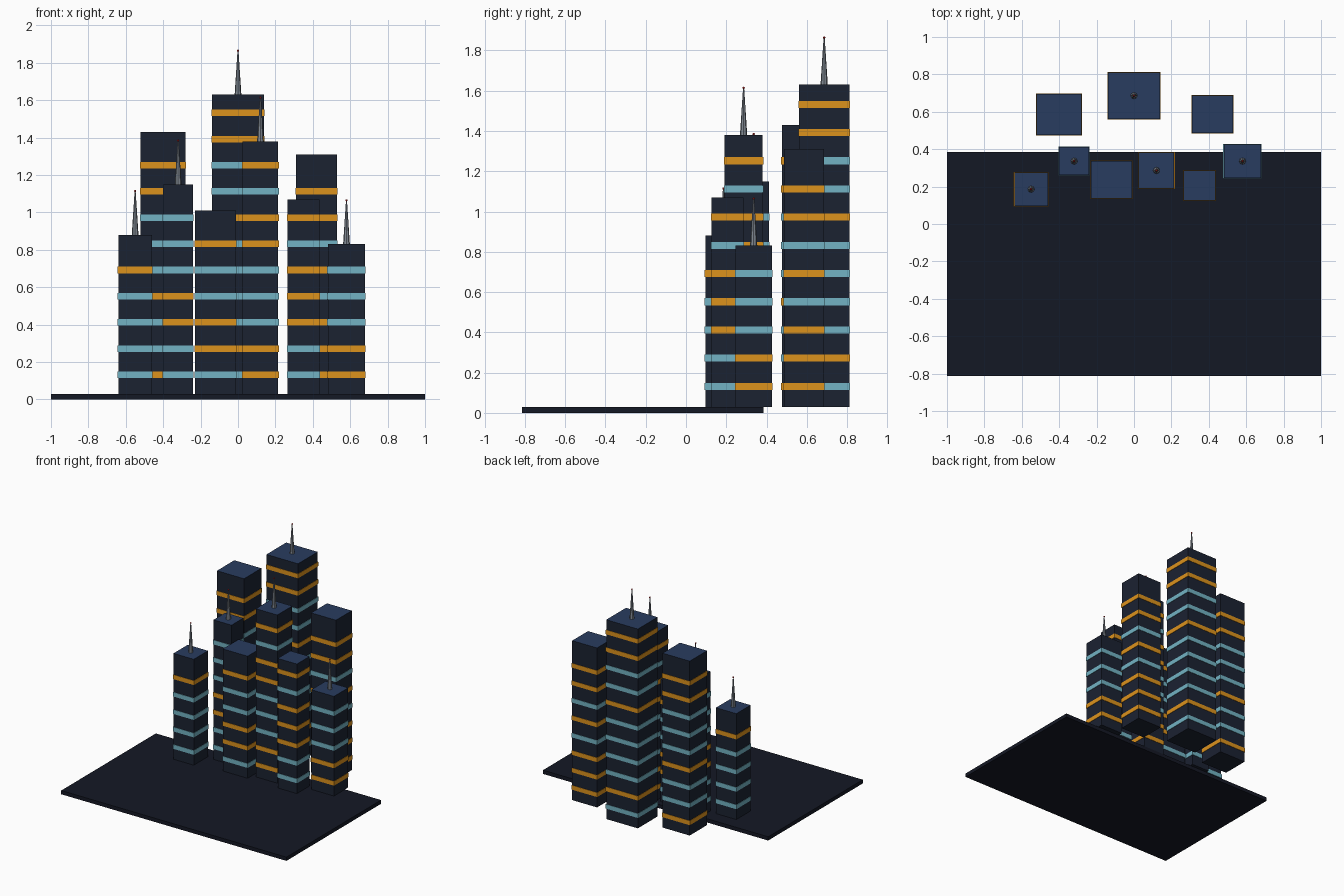
import bpy, bmesh
from mathutils import Matrix

if "Cube" in bpy.data.objects:
    bpy.data.objects.remove(bpy.data.objects["Cube"])


def material(name, rgb):
    m = bpy.data.materials.new(name)
    m.diffuse_color = (*rgb, 1)
    m.use_nodes = True
    m.node_tree.nodes["Principled BSDF"].inputs["Base Color"].default_value = m.diffuse_color
    return m


GROUND = material("asphalt", (0.007, 0.009, 0.018))
WALL = material("dark_wall", (0.011, 0.016, 0.031))
ROOF = material("blue_roof", (0.022, 0.046, 0.115))
AMBER = material("amber_window", (0.72, 0.29, 0.012))
TEAL = material("teal_window", (0.17, 0.45, 0.55))
METAL = material("mast_metal", (0.22, 0.25, 0.29))
RED = material("red_lamp", (0.6, 0.02, 0.02))


def finish(bm, name, mats):
    me = bpy.data.meshes.new(name)
    bm.to_mesh(me)
    bm.free()
    for m in mats:
        me.materials.append(m)
    ob = bpy.data.objects.new(name, me)
    bpy.context.collection.objects.link(ob)
    return ob


def box(bm, x, y, z0, z1, w, d):
    mat = Matrix.Translation((x, y, (z0 + z1) / 2)) @ Matrix.Diagonal((w, d, z1 - z0, 1))
    verts = bmesh.ops.create_cube(bm, size=1, matrix=mat)["verts"]
    return {f for v in verts for f in v.link_faces}


BASE_Z = 0.03
SHIFT = -0.014      # centres the whole layout on y = 0


def tower(name, x, y, w, d, top, colours, mast):
    y += SHIFT
    # main block with a blue roof face
    bm = bmesh.new()
    for f in box(bm, x, y, BASE_Z, top, w, d):
        f.normal_update()
        f.material_index = 1 if f.normal.z > 0.5 else 0
    finish(bm, name, [WALL, ROOF])

    # lit window bands wrapping all four sides, listed from the bottom up
    bm = bmesh.new()
    for k, c in enumerate(colours):
        z = 0.132 + 0.14 * k
        for f in box(bm, x, y, z - 0.0175, z + 0.0175, w + 0.006, d + 0.006):
            f.material_index = 0 if c == "A" else 1
    finish(bm, name + "_window_bands", [AMBER, TEAL])

    # tapered roof mast with a warning lamp
    if mast:
        bm = bmesh.new()
        bmesh.ops.create_cone(bm, cap_ends=True, segments=8, radius1=0.018, radius2=0.003,
                              depth=0.23, matrix=Matrix.Translation((x, y, top + 0.115)))
        finish(bm, name + "_mast", [METAL])
        bm = bmesh.new()
        bmesh.ops.create_uvsphere(bm, u_segments=8, v_segments=6, radius=0.006,
                                  matrix=Matrix.Translation((x, y, top + 0.234)))
        finish(bm, name + "_lamp", [RED])


# ground slab
bm = bmesh.new()
box(bm, 0, -0.2 + SHIFT, 0, BASE_Z, 2.0, 1.2)
finish(bm, "ground_slab", [GROUND])

# back row
tower("back_left_tower", -0.40, 0.60, 0.24, 0.22, 1.43, "ATTATTTAA", False)
tower("back_centre_tower", 0.00, 0.70, 0.28, 0.25, 1.63, "TATTTTATTAA", True)
tower("back_right_tower", 0.42, 0.60, 0.22, 0.20, 1.31, "AAATATAA", False)

# front row
tower("front_tower_1", -0.55, 0.20, 0.18, 0.18, 0.88, "TTTTA", True)
tower("front_tower_2", -0.32, 0.35, 0.16, 0.15, 1.15, "TTAATTT", True)
tower("front_tower_3", -0.12, 0.25, 0.22, 0.20, 1.01, "TAATTA", False)
tower("front_tower_4", 0.12, 0.30, 0.19, 0.19, 1.38, "AATTTAATA", True)
tower("front_tower_5", 0.35, 0.22, 0.17, 0.16, 1.07, "TTAAATA", False)
tower("front_tower_6", 0.58, 0.35, 0.20, 0.18, 0.83, "AATTT", True)
